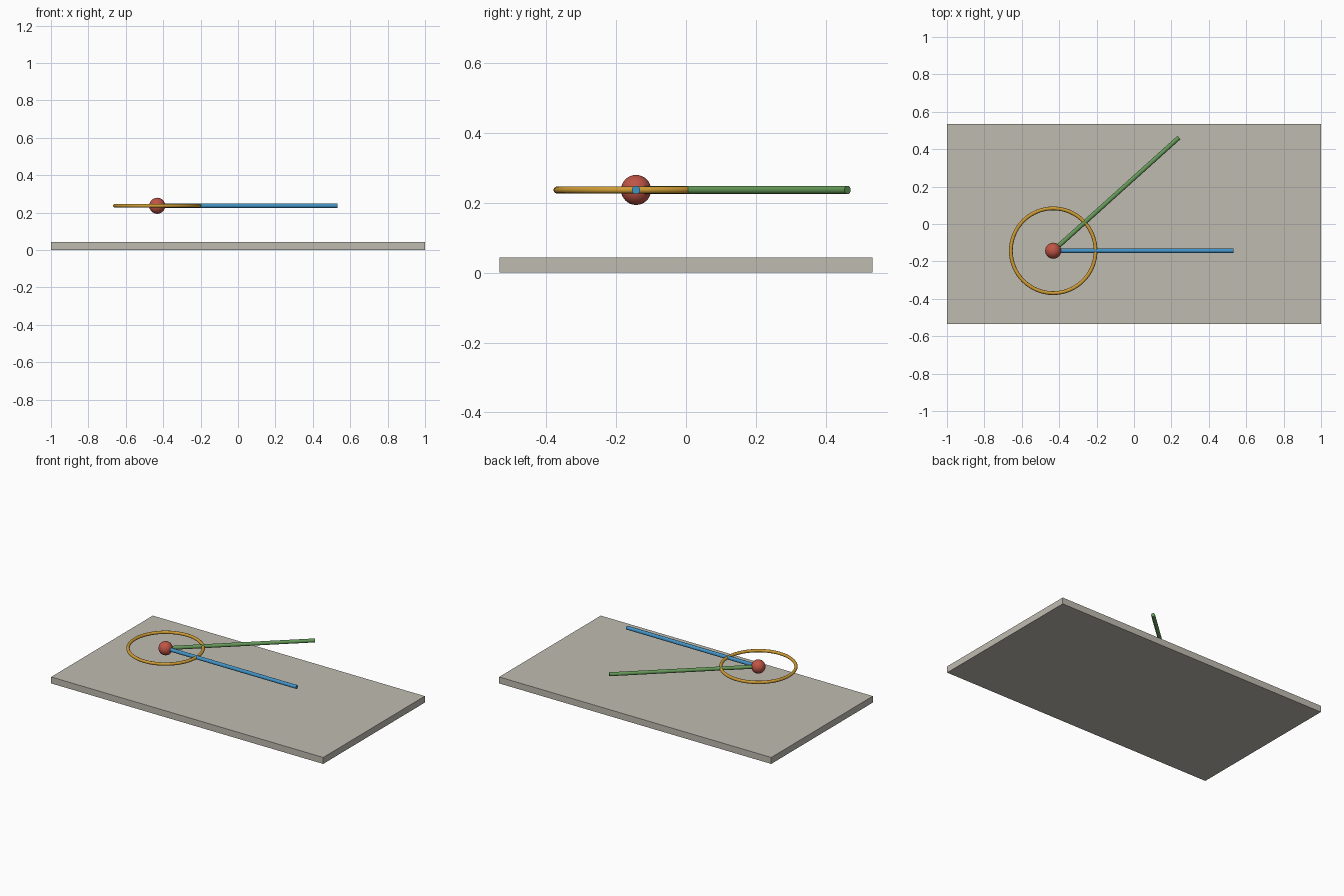
import bpy
import math
from mathutils import Vector

cube = bpy.data.objects.get("Cube")
if cube:
    bpy.data.objects.remove(cube, do_unlink=True)


def material(name, color):
    mat = bpy.data.materials.new(name)
    mat.use_nodes = True
    mat.diffuse_color = (*color, 1)
    mat.node_tree.nodes["Principled BSDF"].inputs["Base Color"].default_value = (*color, 1)
    return mat


def finish(name, mat, smooth=True):
    obj = bpy.context.object
    obj.name = name
    obj.data.materials.append(mat)
    if smooth:
        bpy.ops.object.shade_smooth_by_angle(angle=math.radians(40))
    return obj


pivot = Vector((-0.432, -0.143, 0.237))


# Round rod running level from the pivot at a given heading
def rod(name, mat, length, degrees, radius=0.012):
    heading = math.radians(degrees)
    direction = Vector((math.cos(heading), math.sin(heading), 0))
    bpy.ops.mesh.primitive_cylinder_add(
        vertices=20, radius=radius, depth=length,
        location=pivot + direction * length / 2,
        rotation=(0, math.pi / 2, heading))
    finish(name, mat)


# Flat base slab
bpy.ops.mesh.primitive_cube_add(size=1, location=(0, 0, 0.0215))
slab = finish("base_slab", material("warm grey", (0.52, 0.50, 0.44)), smooth=False)
slab.scale = (2, 1.067, 0.043)

# Two arms of the angle
rod("straight_arm", material("blue", (0.055, 0.29, 0.56)), 0.965, 0)
rod("slanted_arm", material("green", (0.13, 0.32, 0.10)), 0.905, 42)

# Ball at the vertex
bpy.ops.mesh.primitive_uv_sphere_add(segments=32, ring_count=16, radius=0.043, location=pivot)
finish("vertex_ball", material("red", (0.52, 0.09, 0.06)))

# Ring around the vertex
bpy.ops.mesh.primitive_torus_add(
    major_segments=64, minor_segments=12,
    major_radius=0.2265, minor_radius=0.01, location=pivot)
finish("angle_ring", material("gold", (0.62, 0.33, 0.035)))
